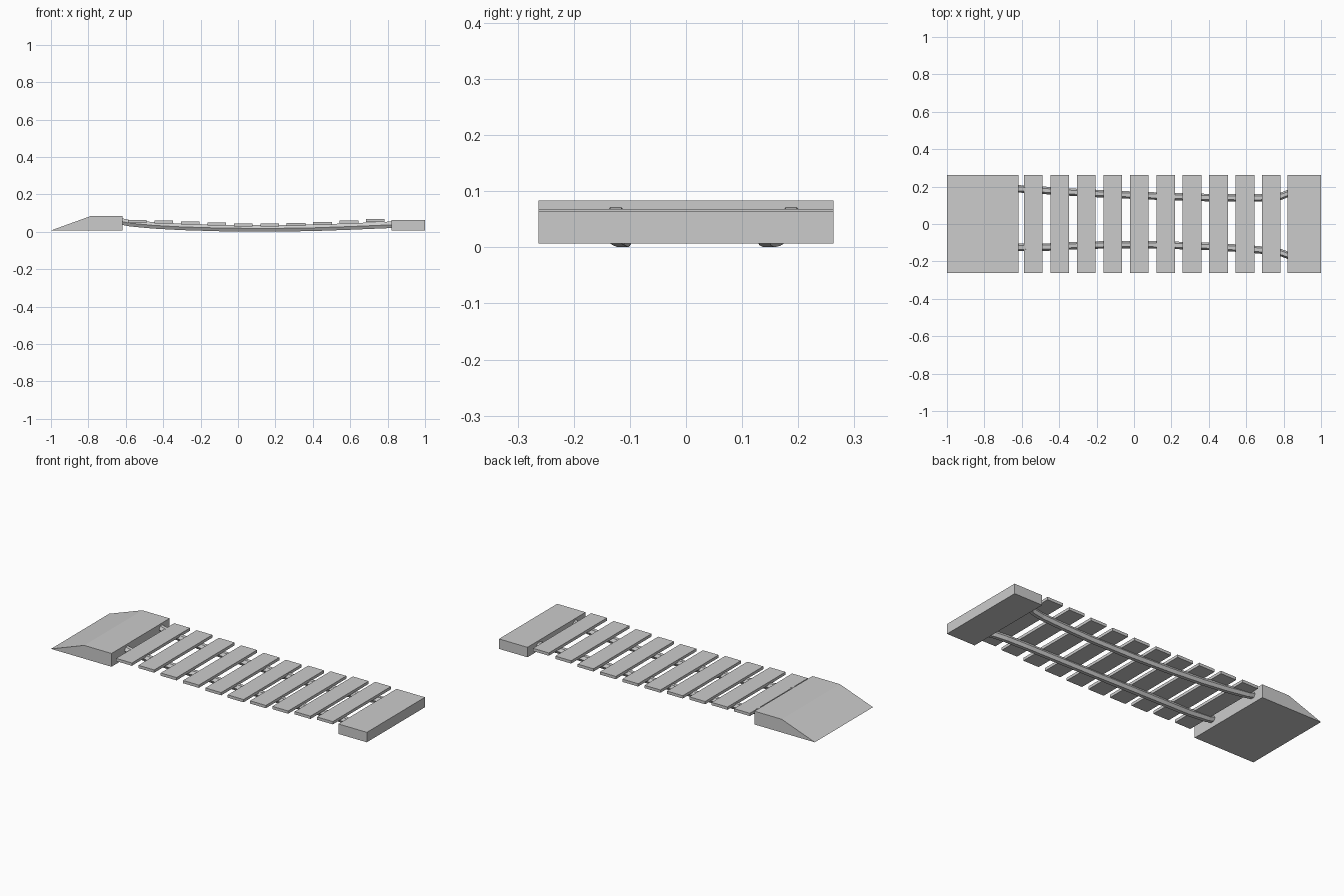
import bpy, bmesh, math

if "Cube" in bpy.data.objects:
    bpy.data.objects.remove(bpy.data.objects["Cube"])

HALF_W = 0.263


def make_object(name, bm):
    bmesh.ops.recalc_face_normals(bm, faces=bm.faces)
    mesh = bpy.data.meshes.new(name)
    bm.to_mesh(mesh)
    bm.free()
    obj = bpy.data.objects.new(name, mesh)
    bpy.context.collection.objects.link(obj)
    return obj


def loft(name, rings):
    """Skin a series of closed rings and cap both ends."""
    bm = bmesh.new()
    loops = [[bm.verts.new(p) for p in ring] for ring in rings]
    n = len(loops[0])
    for a, b in zip(loops, loops[1:]):
        for i in range(n):
            j = (i + 1) % n
            bm.faces.new((a[i], a[j], b[j], b[i]))
    bm.faces.new(loops[0])
    bm.faces.new(loops[-1])
    return make_object(name, bm)


def extrude_profile(name, profile):
    """Extrude an x/z profile across the full width."""
    return loft(name, [[(x, y, z) for x, z in profile] for y in (-HALF_W, HALF_W)])


def slab(name, x0, x1, z0, z1):
    return extrude_profile(name, [(x0, z0), (x1, z0), (x1, z1), (x0, z1)])


# End blocks: sloped ramp on the left, plain landing on the right
extrude_profile("entry_ramp", [(-1, 0.007), (-0.617, 0.007), (-0.617, 0.083), (-0.79, 0.083)])
slab("end_landing", 0.82, 1.0, 0.007, 0.064)

# Sagging row of planks
plank_tops = [0.063, 0.061, 0.055, 0.050, 0.045, 0.043, 0.047, 0.053, 0.061, 0.068]
for i, top in enumerate(plank_tops):
    cx = -0.538 + 0.1414 * i
    slab(f"plank_{i + 1}", cx - 0.05, cx + 0.05, top - 0.016, top)

# Hexagonal ropes under the planks: shared sag, separate sideways wander
rope_x = [-0.622, -0.58, -0.45, -0.3, -0.1, 0.15, 0.4, 0.6, 0.72, 0.79, 0.825]
rope_z = [0.055, 0.046, 0.034, 0.026, 0.020, 0.0174, 0.021, 0.028, 0.033, 0.036, 0.037]
rope_y = {
    "front_rope": [-0.125, -0.125, -0.123, -0.115, -0.11, -0.112, -0.12, -0.132, -0.143, -0.155, -0.168],
    "back_rope": [0.188, 0.186, 0.178, 0.168, 0.158, 0.148, 0.141, 0.139, 0.14, 0.15, 0.164],
}
for name, ys in rope_y.items():
    rings = []
    for x, y, z in zip(rope_x, ys, rope_z):
        rings.append([(x, y + 0.02 * math.cos(a * math.pi / 3), z + 0.02 * math.sin(a * math.pi / 3))
                      for a in range(6)])
    loft(name, rings)
